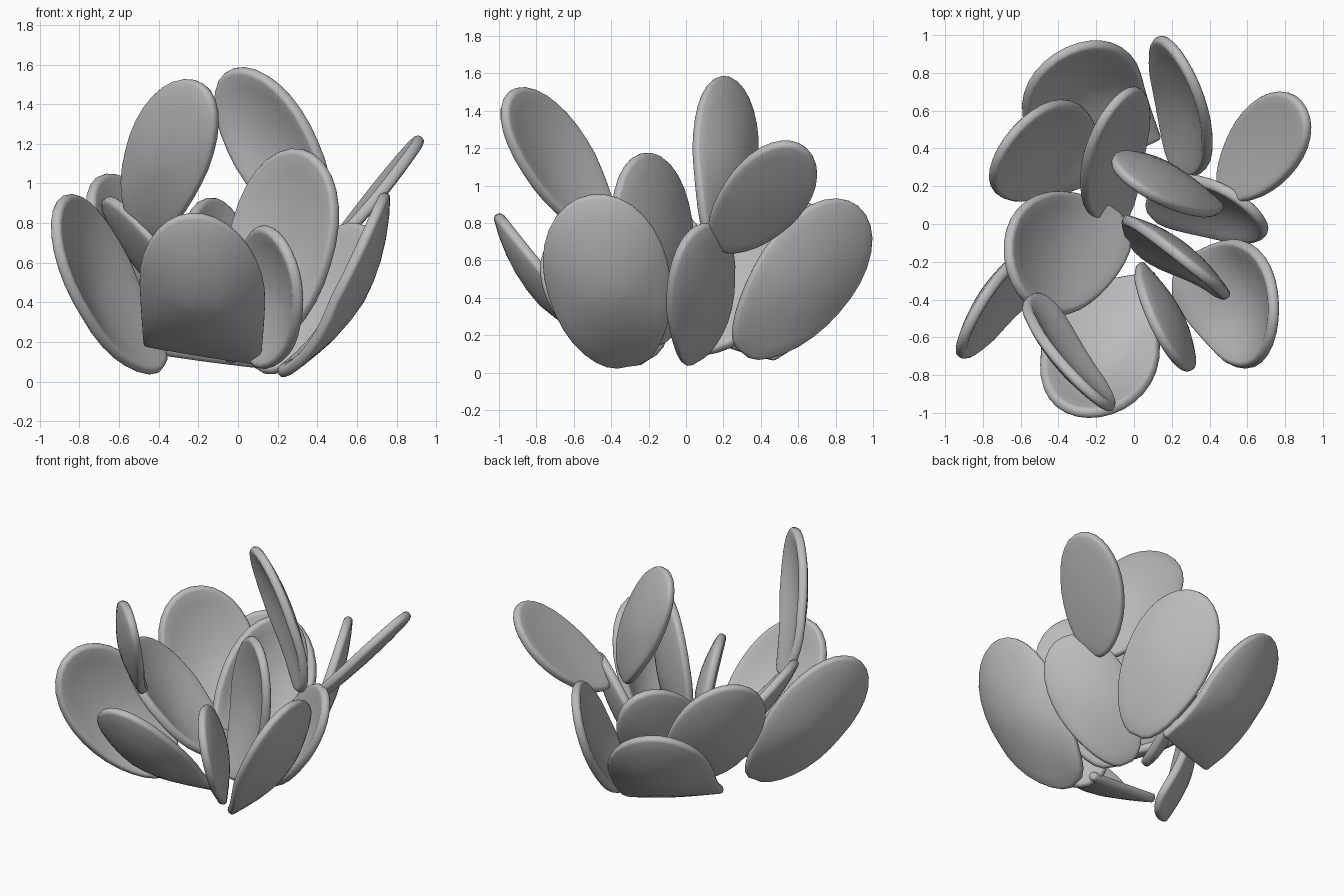
import bpy
import bmesh
import math
from mathutils import Vector

cube = bpy.data.objects.get("Cube")
if cube:
    bpy.data.objects.remove(cube, do_unlink=True)

# One plain grey for every petal
grey = bpy.data.materials.new("petal_grey")
grey.use_nodes = True
grey_colour = (0.5, 0.5, 0.5, 1)
grey.diffuse_color = grey_colour
grey.node_tree.nodes["Principled BSDF"].inputs["Base Color"].default_value = grey_colour

SIDES = 32
RINGS = 5
THICKNESS = 0.058


def make_petal(name, centre, axis, side, cup, broad_base=False):
    """Cupped egg-shaped petal: axis is half its length, side half its width."""
    centre, axis, side = Vector(centre), Vector(axis), Vector(side)
    outward = axis.cross(side).normalized()
    taper = 0.05 if broad_base else 0.14

    def place(radius, angle):
        along, across = math.cos(angle), math.sin(angle)
        # A broad base is squared off instead of rounded
        if broad_base and along < 0:
            radius /= max(abs(along), abs(across))
        along, across = along * radius, across * radius
        width = across * (1 + taper * along)
        # The cross cup flattens out towards the base
        cross_cup = 0.8 * cup * min(1, 1 + along)
        bend = cup * (0.5 - along ** 2) + cross_cup * (0.4 - across ** 2)
        blunt = max(along, -0.97)
        return centre + axis * blunt + side * width + outward * bend

    bm = bmesh.new()
    middle = bm.verts.new(place(0, 0))
    previous = None
    for r in range(1, RINGS + 1):
        ring = [bm.verts.new(place(r / RINGS, math.tau * s / SIDES)) for s in range(SIDES)]
        for s in range(SIDES):
            t = (s + 1) % SIDES
            if previous is None:
                bm.faces.new((middle, ring[s], ring[t]))
            else:
                bm.faces.new((previous[s], ring[s], ring[t], previous[t]))
        previous = ring
    for face in bm.faces:
        face.smooth = True
    mesh = bpy.data.meshes.new(name)
    bm.to_mesh(mesh)
    bm.free()
    mesh.materials.append(grey)
    petal = bpy.data.objects.new(name, mesh)
    bpy.context.collection.objects.link(petal)

    # Fleshy thickness with a softly rounded rim
    slab = petal.modifiers.new("thickness", "SOLIDIFY")
    slab.thickness = THICKNESS
    slab.offset = 0
    rim = petal.modifiers.new("rounded_rim", "BEVEL")
    rim.width = THICKNESS * 0.4
    rim.segments = 3
    rim.limit_method = "ANGLE"
    rim.angle_limit = math.radians(50)


# Name, centre, half length, half width, cup depth, broad base
petals = [
    # Lower ring
    ("front_petal", (-.18, -.68, .46), (0, -.34, .37), (-.31, -.05, .05), .14, True),
    ("front_left_petal", (.51, -.41, .47), (.25, -.1, .47), (-.03, -.32, -.05), .14),
    ("front_inner_petal", (.15, -.48, .42), (.05, -.2, .33), (.14, -.2, -.14), .08),
    ("right_petal", (-.66, -.38, .48), (-.25, -.2, .43), (.1, .24, .15), .1),
    ("right_inner_petal", (-.36, -.14, .56), (-.31, -.1, .36), (-.08, .31, 0), .09),
    ("back_right_petal", (-.46, .37, .61), (-.22, .08, .43), (.18, .25, .03), .1),
    ("back_petal", (-.26, .64, .42), (-.1, .29, .35), (.3, .14, -.04), .12, True),
    ("back_inner_petal", (-.09, .35, .5), (0, .32, .4), (.17, .17, -.12), .08),
    ("back_left_petal", (.24, .61, .49), (-.01, .31, .4), (.15, -.2, .16), .07),
    ("left_petal", (.38, .07, .41), (.27, 0, .37), (.16, -.17, -.1), .08),
    # Upper petals
    ("centre_petal", (.2, -.18, .65), (.13, -.05, .52), (.25, -.2, -.06), .09),
    ("top_petal", (.19, .2, 1.14), (-.21, .03, .44), (.2, -.16, .06), .07),
    ("upper_left_petal", (.68, .4, .93), (.2, .25, .26), (.13, -.15, .14), .02),
    ("upper_front_petal", (-.35, -.67, 1.12), (.12, -.24, .4), (-.2, .18, .05), .07),
]
for row in petals:
    make_petal(*row)
